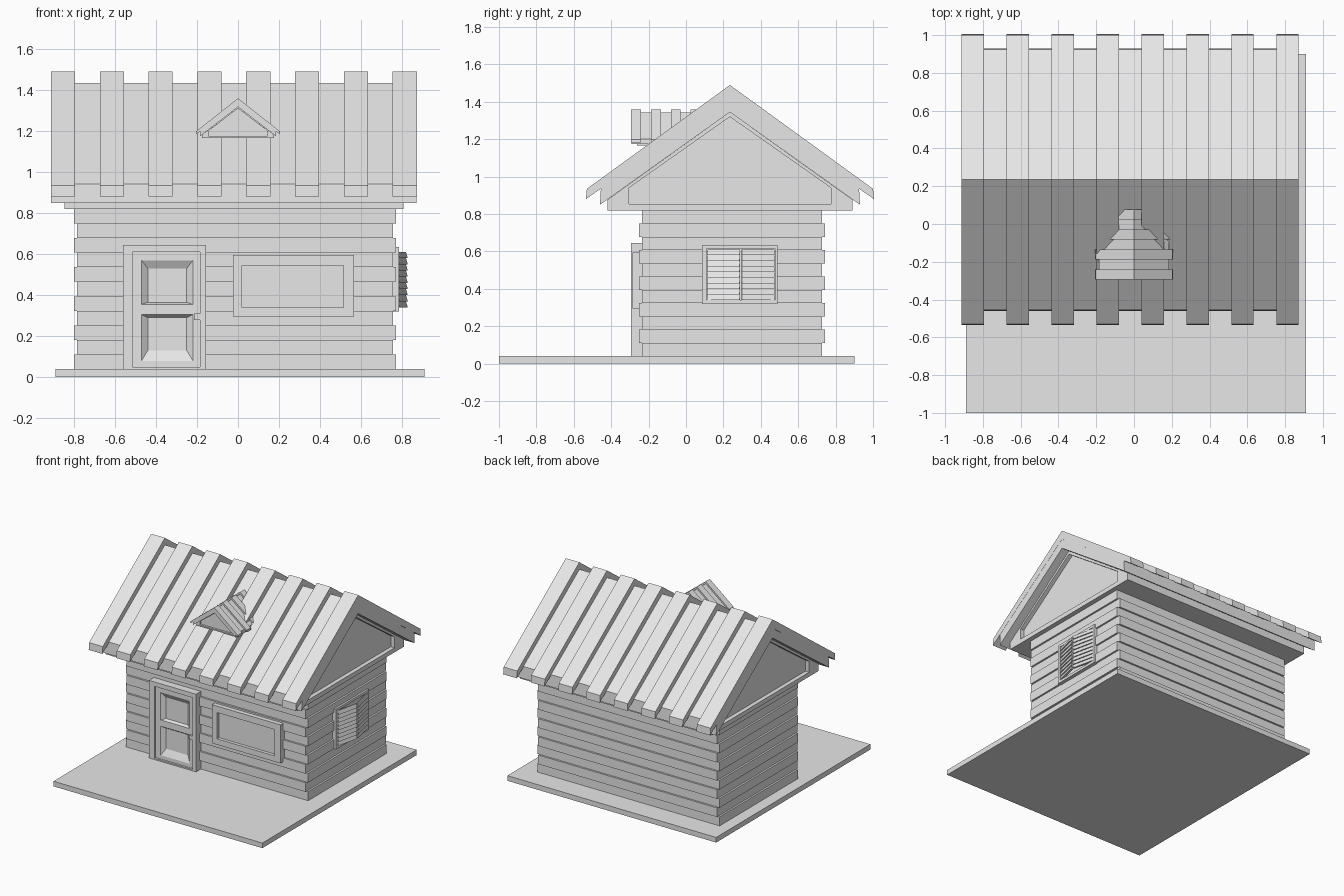
import bpy, bmesh, math

old = bpy.data.objects.get("Cube")
if old:
    bpy.data.objects.remove(old, do_unlink=True)

grey = bpy.data.materials.new("light_grey")
grey.use_nodes = True
grey.diffuse_color = (0.8, 0.8, 0.8, 1)
grey.node_tree.nodes["Principled BSDF"].inputs["Base Color"].default_value = (0.8, 0.8, 0.8, 1)


def finish(name, bm):
    bmesh.ops.recalc_face_normals(bm, faces=bm.faces[:])
    mesh = bpy.data.meshes.new(name)
    bm.to_mesh(mesh)
    bm.free()
    mesh.materials.append(grey)
    obj = bpy.data.objects.new(name, mesh)
    bpy.context.collection.objects.link(obj)
    return obj


def loop(bm, axis, a, pts):
    """Place a flat outline at position a along the axis."""
    return [bm.verts.new((a, u, v) if axis == "x" else (u, a, v)) for u, v in pts]


def bridge(bm, p, q):
    for i in range(len(p)):
        j = (i + 1) % len(p)
        bm.faces.new((p[i], p[j], q[j], q[i]))


def prism(name, axis, a, b, pts):
    bm = bmesh.new()
    p, q = loop(bm, axis, a, pts), loop(bm, axis, b, pts)
    bridge(bm, p, q)
    bm.faces.new(p)
    bm.faces.new(q[::-1])
    return finish(name, bm)


def ring(name, axis, front, back, outer, inner, inner_back=None):
    """Frame with an opening; a smaller inner_back makes sloping sides."""
    bm = bmesh.new()
    loops = [loop(bm, axis, front, outer), loop(bm, axis, front, inner),
             loop(bm, axis, back, inner_back or inner), loop(bm, axis, back, outer)]
    for i in range(4):
        bridge(bm, loops[i], loops[(i + 1) % 4])
    return finish(name, bm)


def rect(u0, u1, v0, v1):
    return [(u0, v0), (u1, v0), (u1, v1), (u0, v1)]


def box(name, x0, x1, y0, y1, z0, z1):
    return prism(name, "y", y0, y1, rect(x0, x1, z0, z1))


def gable_roof(name, axis, start, pitch, count, centre, apex, su, sz, inset):
    """Ribbed roof with recessed gables, drawn as mirrored half profiles."""
    width = pitch * 0.495
    end = start + pitch * (count - 1) + width

    def shape(top, bottom):
        pts = ([(-u, w) for u, w in reversed(top)] + top[1:]
               + bottom[::-1] + [(-u, w) for u, w in bottom[1:]])
        return [(centre + u * su, apex + w * sz) for u, w in pts]

    def gable(top, side, low):
        half = [top, side, (side[0], low)]
        pts = [(-u, w) for u, w in reversed(half)] + half[1:]
        return [(centre + u * su, apex + w * sz) for u, w in pts]

    sheet = shape([(0, -0.055), (0.69, -0.548)], [(0, -0.145), (0.695, -0.64)])
    rib = shape([(0, 0), (0.765, -0.555)], [(0, -0.07), (0.77, -0.61)])
    outer = gable((0, -0.145), (0.655, -0.613), -0.67)
    inner = gable((0, -0.17), (0.54, -0.55), -0.635)

    prism(name + "_sheet", axis, start + 0.001, end - 0.001, sheet)
    for i in range(count):
        a = start + i * pitch
        prism(f"{name}_rib_{i + 1}", axis, a, a + width, rib)
    g0, g1 = start + inset, end - inset
    depth = inset * 0.5
    prism(name + "_gable_core", axis, g0 + depth, g1 - depth, outer)
    ring(name + "_gable_frame_a", axis, g0, g0 + depth, outer, inner)
    ring(name + "_gable_frame_b", axis, g1, g1 - depth, outer, inner)


# Ground slab
box("ground_slab", -0.89, 0.91, -1, 0.9, 0, 0.04)

# Walls: stacked planks that alternate in length and depth
rows = 11
plank = 0.78 / rows
for i in range(rows):
    dx, dy = (0, 0.014) if i % 2 == 0 else (0.014, 0)
    z = 0.04 + i * plank
    box(f"wall_plank_{i + 1}", -0.80 + dx, 0.77 - dx, -0.25 + dy, 0.742 - dy, z, z + plank)

# Main roof and small dormer
gable_roof("roof", "x", -0.912, 0.238, 8, 0.235, 1.49, 1, 1, 0.065)
gable_roof("dormer", "y", -0.293, 0.106, 4, 0, 1.36, 0.267, 0.29, 0.03)

# Door with two sunken panels
ring("door_frame", "y", -0.295, -0.23, rect(-0.56, -0.155, 0.04, 0.645),
     rect(-0.515, -0.185, 0.05, 0.61))
ring("door_upper", "y", -0.28, -0.257, rect(-0.515, -0.185, 0.33, 0.61),
     rect(-0.47, -0.22, 0.355, 0.57), rect(-0.44, -0.25, 0.365, 0.53))
ring("door_lower", "y", -0.28, -0.257, rect(-0.515, -0.185, 0.05, 0.33),
     rect(-0.47, -0.22, 0.08, 0.305), rect(-0.44, -0.25, 0.13, 0.29))
box("door_back", -0.515, -0.185, -0.257, -0.23, 0.05, 0.61)
box("door_handle", -0.215, -0.186, -0.295, -0.275, 0.28, 0.31)

# Front window
ring("front_window_frame", "y", -0.285, -0.23, rect(-0.025, 0.565, 0.295, 0.595),
     rect(0.02, 0.515, 0.34, 0.545))
box("front_window_pane", 0.02, 0.515, -0.26, -0.23, 0.34, 0.545)

# Side window with a pair of louvred shutters, slightly ajar
ring("side_window_frame", "x", 0.785, 0.75, rect(0.085, 0.49, 0.32, 0.635),
     rect(0.11, 0.475, 0.34, 0.615))
box("side_window_pane", 0.74, 0.772, 0.11, 0.475, 0.34, 0.615)
slats = 9
step = 0.27 / slats
louvre = [(-0.006, 0.34)]
for i in range(slats):
    louvre += [(0.009, 0.34 + i * step), (0.0, 0.34 + (i + 1) * step)]
louvre.append((-0.006, 0.61))
for side, hinge, sign in (("front", 0.115, 1), ("back", 0.472, -1)):
    leaf = prism(side + "_shutter", "y", 0, sign * 0.178, louvre)
    leaf.location = (0.78, hinge, 0)
    leaf.rotation_euler.z = -sign * math.atan2(0.04, 0.178)
